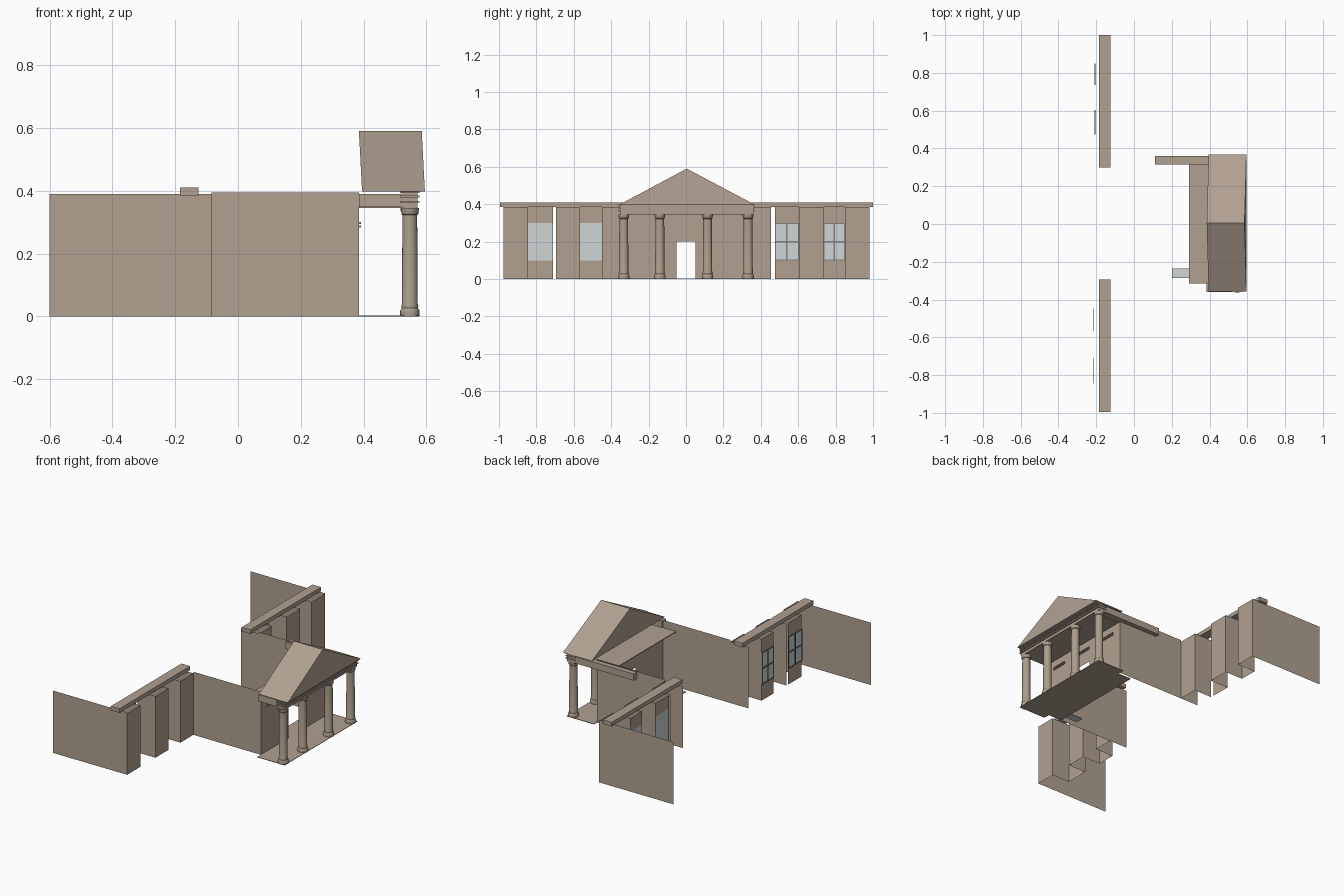
import bpy, bmesh, math

if "Cube" in bpy.data.objects:
    bpy.data.objects.remove(bpy.data.objects["Cube"])


def material(name, rgb):
    m = bpy.data.materials.new(name)
    m.diffuse_color = (*rgb, 1)
    m.use_nodes = True
    m.node_tree.nodes["Principled BSDF"].inputs["Base Color"].default_value = m.diffuse_color
    return m


STONE = material("tan stone", (0.44, 0.355, 0.285))
COLUMN = material("column stone", (0.41, 0.34, 0.26))
GLASS = material("pale glass", (0.62, 0.66, 0.67))
FRAME = material("grey window frame", (0.22, 0.23, 0.23))


def finish(name, bm, mat):
    me = bpy.data.meshes.new(name)
    bm.to_mesh(me)
    bm.free()
    me.materials.append(mat)
    ob = bpy.data.objects.new(name, me)
    bpy.context.collection.objects.link(ob)
    return ob


def faces(name, polys, mat=STONE):
    """Single-sided sheets, one polygon per point list."""
    bm = bmesh.new()
    for p in polys:
        bm.faces.new([bm.verts.new(v) for v in p])
    return finish(name, bm, mat)


def boxes(name, spans, mat=STONE):
    """Boxes given as x0, x1, y0, y1, z0, z1."""
    bm = bmesh.new()
    for x0, x1, y0, y1, z0, z1 in spans:
        vs = bmesh.ops.create_cube(bm, size=1)["verts"]
        for v in vs:
            v.co = (x1 if v.co.x > 0 else x0,
                    y1 if v.co.y > 0 else y0,
                    z1 if v.co.z > 0 else z0)
    return finish(name, bm, mat)


def x_wall(x, y0, y1, z0, z1):   # sheet facing +x
    return [(x, y0, z0), (x, y1, z0), (x, y1, z1), (x, y0, z1)]


def y_wall(y, x0, x1, z0, z1):   # sheet facing -y
    return [(x0, y, z0), (x1, y, z0), (x1, y, z1), (x0, y, z1)]


FRONT, BACK, TOP = -0.085, -0.21, 0.385

# Wings: end wall, three open-backed piers, two windows, cornice
wings = {
    "left": (-0.975, -0.32, [(-0.975, -0.845), (-0.695, -0.566), (-0.448, -0.32)],
             [(-0.845, -0.71), (-0.566, -0.448)], (-0.995, -0.295)),
    "right": (0.98, 0.33, [(0.85, 0.98), (0.603, 0.737), (0.33, 0.455)],
              [(0.737, 0.85), (0.475, 0.603)], (0.30, 1.0)),
}
for side, (end, inner, piers, windows, cornice) in wings.items():
    faces(side + "_end_wall", [y_wall(end, -0.6, FRONT, 0, 0.39)])
    faces(side + "_inner_wall", [y_wall(inner, FRONT, 0.385, 0, 0.395)])
    sheets = []
    for a, b in piers:
        sheets += [x_wall(FRONT, a, b, 0, TOP),
                   y_wall(a, BACK, FRONT, 0, TOP), y_wall(b, BACK, FRONT, 0, TOP)]
    faces(side + "_piers", sheets)
    faces(side + "_window_panels",
          [x_wall(BACK, a, b, z0, z1) for a, b in windows for z0, z1 in ((0, 0.1), (0.3, TOP))])
    faces(side + "_window_glass", [x_wall(BACK, a, b, 0.1, 0.3) for a, b in windows], GLASS)
    # Muntins sit on the outside on the right wing, behind the glass on the left
    m0, m1 = (BACK + 0.001, BACK + 0.005) if side == "right" else (BACK - 0.005, BACK - 0.001)
    bars = []
    for a, b in windows:
        c = (a + b) / 2
        bars += [(m0, m1, c - 0.004, c + 0.004, 0.1, 0.3),
                 (m0, m1, a, b, 0.196, 0.204)]
        bars += [(m0, m1, a, b, z, z + 0.005) for z in (0.1, 0.295)]
        bars += [(m0, m1, y, y + 0.004, 0.1, 0.3) for y in (a, b - 0.004)]
    boxes(side + "_window_bars", bars, FRAME)
    boxes(side + "_cornice", [(-0.185, -0.125, *cornice, 0.385, 0.41)])

# Porch back wall with an open doorway
W = 0.385
faces("porch_wall", [x_wall(W, -0.32, -0.05, 0, 0.345), x_wall(W, 0.05, 0.33, 0, 0.345),
                     x_wall(W, -0.05, 0.05, 0.2, 0.345)])
boxes("wall_lintels", [(W, W + 0.006, c - 0.05, c + 0.05, z, z + 0.006)
                       for c in (-0.22, 0.0, 0.22) for z in (0.283, 0.294)])

# Porch floor, ceiling and the loose pale slab behind the wall
boxes("porch_floor", [(0.29, 0.575, -0.315, 0.315, 0, 0.003),
                      (W, 0.575, -0.36, 0.36, 0, 0.003)])
boxes("porch_ceiling", [(0.29, 0.55, -0.315, 0.315, 0.345, 0.35)])
boxes("pale_slab", [(0.2, 0.29, -0.285, -0.235, 0.005, 0.01)], GLASS)

# Entablature: front beam, side beams and projecting bands
boxes("entablature", [(0.52, 0.572, -0.35, 0.36, 0.345, 0.398),
                      (W, 0.52, -0.35, -0.31, 0.348, 0.39),
                      (0.11, 0.52, 0.315, 0.36, 0.348, 0.39)])
boxes("entablature_bands", [(0.515, 0.578, -0.36, 0.365, z, z + 0.006)
                            for z in (0.362, 0.378, 0.392)])

# Pediment roof, leaning slightly back toward the ridge
L, R, Z, A = -0.357, 0.368, 0.397, 0.59
b0, b1, t0, t1 = 0.395, 0.595, 0.385, 0.585
fl, fr, fa = (b1, L, Z), (b1, R, Z), (t1, 0.004, A)
kl, kr, ka = (b0, L, Z), (b0, R, Z), (t0, 0.004, A)
faces("pediment_roof", [[fl, fr, fa], [kr, kl, ka], [fl, fa, ka, kl],
                        [fr, kr, ka, fa], [kl, kr, fr, fl]])

# Columns turned from a profile
profile = [(0, 0), (0.030, 0), (0.031, 0.012), (0.030, 0.02), (0.026, 0.026),
           (0.027, 0.034), (0.025, 0.04), (0.0235, 0.322), (0.027, 0.326),
           (0.027, 0.332), (0.029, 0.336), (0.029, 0.345), (0, 0.345)]
for i, y in enumerate((-0.333, -0.14, 0.115, 0.332)):
    bm = bmesh.new()
    vs = [bm.verts.new((r, 0, z)) for r, z in profile]
    es = [bm.edges.new(e) for e in zip(vs, vs[1:])]
    bmesh.ops.spin(bm, geom=vs + es, cent=(0, 0, 0), axis=(0, 0, 1),
                   angle=math.tau, steps=20)
    bmesh.ops.remove_doubles(bm, verts=bm.verts, dist=1e-5)
    bmesh.ops.recalc_face_normals(bm, faces=bm.faces)
    ob = finish("column_%d" % (i + 1), bm, COLUMN)
    ob.location = (0.547, y, 0)
    bpy.ops.object.select_all(action="DESELECT")
    ob.select_set(True)
    bpy.context.view_layer.objects.active = ob
    bpy.ops.object.shade_smooth_by_angle(angle=math.radians(35))
